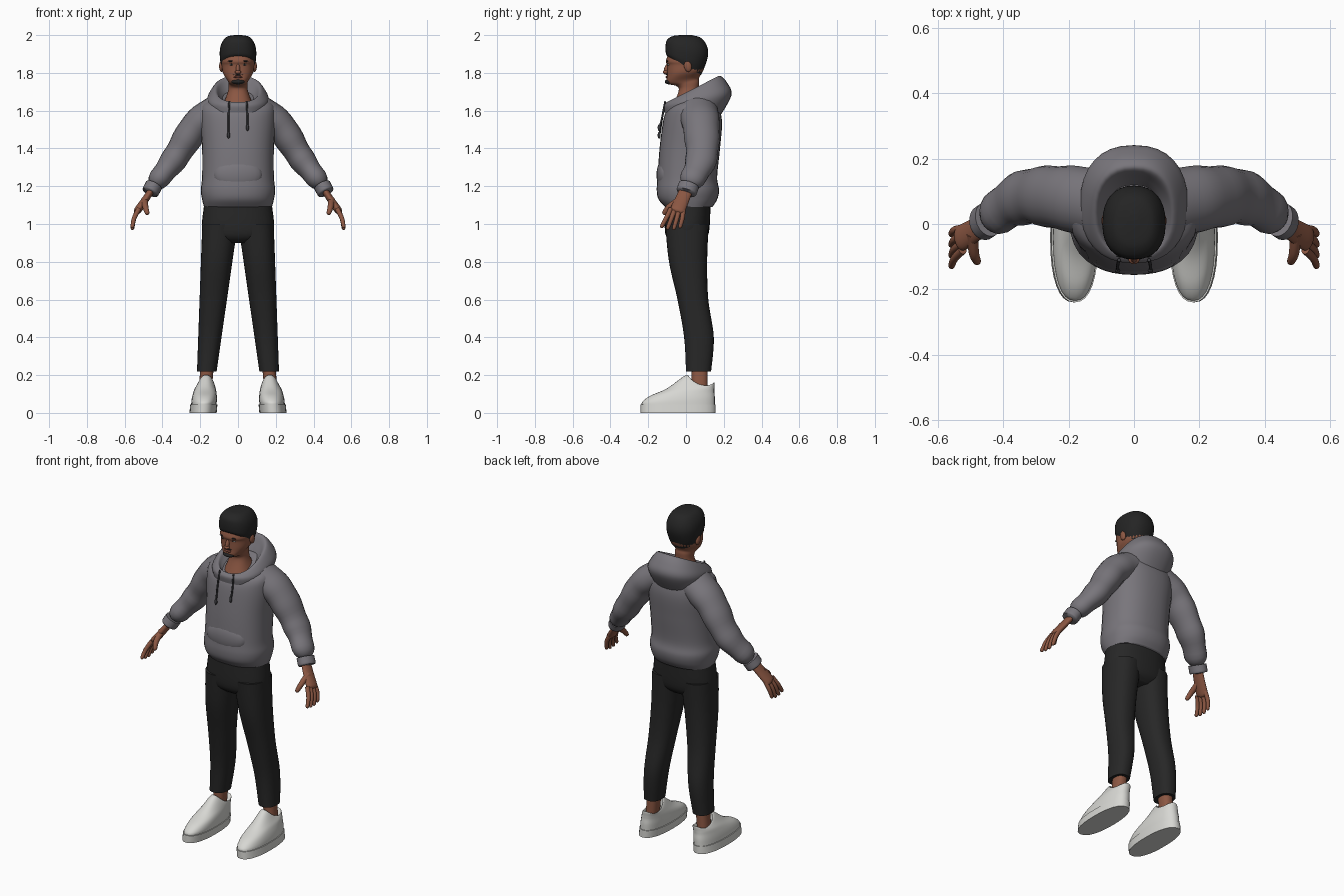
import bpy
import bmesh
import math
from mathutils import Vector, Matrix

default_cube = bpy.data.objects.get("Cube")
if default_cube:
    bpy.data.objects.remove(default_cube, do_unlink=True)


def material(name, red, green, blue):
    mat = bpy.data.materials.new(name)
    mat.use_nodes = True
    mat.diffuse_color = (red, green, blue, 1)
    shader = mat.node_tree.nodes["Principled BSDF"]
    shader.inputs["Base Color"].default_value = mat.diffuse_color
    shader.inputs["Roughness"].default_value = .8
    return mat


SKIN = material("warm brown skin", .26, .095, .055)
HAIR = material("black hair", .018, .018, .018)
HOODIE = material("grey fleece", .19, .18, .2)
TROUSERS = material("charcoal cloth", .02, .02, .02)
SHOE = material("off white leather", .68, .68, .65)
CORD = material("dark grey cord", .04, .04, .045)
LIP = material("dark lip", .16, .05, .035)
EYE = material("eye white", .5, .47, .43)


def finish(name, bm, mat):
    bmesh.ops.recalc_face_normals(bm, faces=bm.faces)
    mesh = bpy.data.meshes.new(name)
    bm.to_mesh(mesh)
    bm.free()
    mesh.materials.append(mat)
    obj = bpy.data.objects.new(name, mesh)
    bpy.context.collection.objects.link(obj)
    bpy.ops.object.select_all(action="DESELECT")
    obj.select_set(True)
    bpy.context.view_layer.objects.active = obj
    bpy.ops.object.shade_smooth_by_angle(angle=math.radians(60))


def spline(points, steps=6):
    """Smooth curve through every point, whatever values a point holds."""
    padded = [points[0], *points, points[-1]]
    for before, start, end, after in zip(padded, padded[1:], padded[2:], padded[3:]):
        for step in range(steps):
            t = step / steps
            yield [q + t / 2 * (r - p + t * (2*p - 5*q + 4*r - s + t * (3*(q - r) + s - p)))
                   for p, q, r, s in zip(before, start, end, after)]
    yield points[-1]


def circle(count=32):
    for i in range(count):
        angle = math.tau * i / count
        yield math.cos(angle), math.sin(angle)


def bridge(name, rings, mat):
    """Join closed point rings and cap both ends."""
    bm = bmesh.new()
    loops = [[bm.verts.new(p) for p in ring_points] for ring_points in rings]
    for low, high in zip(loops, loops[1:]):
        for i in range(len(low)):
            bm.faces.new((low[i - 1], low[i], high[i], high[i - 1]))
    bm.faces.new(loops[0])
    bm.faces.new(loops[-1])
    finish(name, bm, mat)


def ring(z, half, front, back, rise=0, sag=0):
    """Body cross-section: rise tilts it up to the back, sag lowers its sides."""
    return z, half, front, back, rise, sag


def squared(value):
    return math.copysign(abs(value) ** .86, value)


def loft(name, mat, rows, side=0):
    """Skin smooth rings; with a side, they follow the sloping leg axis."""
    rings = []
    for z, half, front, back, rise, sag in spline(rows):
        centre = side * (.185 - .09 * z)
        middle, depth = (front + back) / 2, (back - front) / 2
        rings.append([(centre + half * squared(u), middle + depth * squared(v),
                       z + rise / 2 * squared(v) - sag * u * u) for u, v in circle()])
    bridge(name, rings, mat)


def tube(name, mat, side, path, start, end, thick=1, deep=1, fold=0):
    """Tapering round-ended limb; deep widens it along y, fold ripples it."""
    centres = [Vector(p) for p in spline(path, steps=8)]
    last = len(centres) - 1
    rings = []
    for k, centre in enumerate(centres):
        t = k / last
        radius = start + (end - start) * t ** 1.5 + fold * t * math.sin(30 * t)
        radius *= math.sqrt(1 - .9 * t ** 16)
        along = (centres[min(k + 1, last)] - centres[max(k - 1, 0)]).normalized()
        v_axis = Vector((0, 1, 0))
        v_axis = (v_axis - along * along.y).normalized() * radius * deep
        u_axis = v_axis.cross(along).normalized() * radius * thick
        points = [centre + u_axis * u + v_axis * v for u, v in circle(20)]
        rings.append([(side * p.x, p.y, p.z) for p in points])
    bridge(name, rings, mat)


def blob(name, mat, centre, radii, tilt=0):
    bm = bmesh.new()
    place = Matrix.Translation(centre) @ Matrix.Rotation(tilt, 4, "X") @ Matrix.Diagonal((*radii, 1))
    bmesh.ops.create_uvsphere(bm, u_segments=24, v_segments=14, radius=1, matrix=place)
    finish(name, bm, mat)


# Head and neck
loft("head", SKIN, [
    ring(1.63, half=.08, front=-.08, back=.1, rise=.05),
    ring(1.7, half=.054, front=-.04, back=.07),
    ring(1.74, half=.05, front=-.05, back=.07, rise=.02),
    ring(1.76, half=.055, front=-.1, back=.07, rise=.03),
    ring(1.8, half=.08, front=-.1, back=.09, rise=.02),
    ring(1.84, half=.085, front=-.1, back=.1),
    ring(1.87, half=.087, front=-.105, back=.1),
    ring(1.95, half=.07, front=-.07, back=.08)])
blob("nose_bridge", SKIN, (0, -.102, 1.82), (.011, .014, .03), tilt=-.3)
blob("nose_tip", SKIN, (0, -.108, 1.804), (.017, .015, .01))
blob("lips", LIP, (0, -.1, 1.778), (.023, .008, .006))
blob("moustache", HAIR, (0, -.1, 1.79), (.026, .007, .003))
blob("goatee", HAIR, (0, -.088, 1.753), (.036, .024, .014))

# Hair cap, lower at the nape than at the forehead
loft("hair", HAIR, [
    ring(1.84, half=.086, front=-.1, back=.08, rise=-.1),
    ring(1.87, half=.095, front=-.107, back=.1, rise=-.07),
    ring(1.92, half=.096, front=-.108, back=.117, rise=-.05),
    ring(1.96, half=.085, front=-.1, back=.11, rise=-.03),
    ring(1.99, half=.06, front=-.07, back=.08, rise=-.01),
    ring(2, half=.02, front=-.03, back=.03)])

# Hoodie body with a gathered hem, and a front pocket
loft("hoodie_body", HOODIE, [
    ring(1.09, half=.18, front=-.11, back=.14),
    ring(1.13, half=.19, front=-.145, back=.165),
    ring(1.18, half=.197, front=-.155, back=.175),
    ring(1.25, half=.19, front=-.15, back=.165),
    ring(1.4, half=.19, front=-.14, back=.18),
    ring(1.55, half=.2, front=-.12, back=.19),
    ring(1.63, half=.19, front=-.1, back=.16, rise=.05),
    ring(1.66, half=.14, front=-.08, back=.12, rise=.07),
    ring(1.66, half=.08, front=-.06, back=.1, rise=.07)])
blob("front_pocket", HOODIE, (0, -.11, 1.26), (.13, .046, .09))

# Lowered hood: up the outside, over the rim, down inside the collar
loft("hood", HOODIE, [
    ring(1.58, half=.15, front=-.115, back=.18, rise=-.02),
    ring(1.65, half=.165, front=-.12, back=.24, rise=.06),
    ring(1.69, half=.15, front=-.115, back=.22, rise=.11),
    ring(1.715, half=.12, front=-.1, back=.175, rise=.14),
    ring(1.68, half=.095, front=-.09, back=.14, rise=.11),
    ring(1.64, half=.07, front=-.07, back=.11, rise=.07)])

loft("trouser_seat", TROUSERS, [
    ring(.9, half=.1, front=-.07, back=.08),
    ring(.95, half=.187, front=-.11, back=.12),
    ring(1.1, half=.18, front=-.11, back=.13)])

LEG_DEPTHS = ((.22, 0, .133), (.4, -.01, .147), (.6, -.045, .118), (.8, -.09, .112), (1, -.11, .12))

for side, label in ((1, "left_"), (-1, "right_")):
    # Face details
    blob(label + "eye", EYE, (side * .034, -.092, 1.844), (.012, .006, .005))
    blob(label + "iris", HAIR, (side * .034, -.096, 1.844), (.005, .004, .005))
    blob(label + "eyebrow", HAIR, (side * .036, -.098, 1.862), (.019, .005, .004))
    blob(label + "ear", SKIN, (side * .088, .01, 1.835), (.012, .02, .03), tilt=.2)

    # Sleeve with soft folds, and its cuff
    shoulder, upper, elbow = (.1, .06, 1.6), (.22, .08, 1.52), (.34, .08, 1.34)
    tube(label + "sleeve", HOODIE, side, [shoulder, upper, elbow, (.45, .01, 1.2)],
         start=.09, end=.05, deep=1.2, fold=.004)
    tube(label + "cuff", HOODIE, side, [(.445, .015, 1.205), (.468, 0, 1.163)],
         start=.046, end=.046, deep=1.2)

    # Hand with fanned fingers
    tube(label + "palm", SKIN, side, [(.445, .01, 1.2), (.49, -.02, 1.13), (.54, -.05, 1.06)],
         start=.027, end=.033, thick=.65, deep=1.3)
    for i, finger in enumerate(("index", "middle", "ring", "little")):
        fan = .022 * i - .035
        knuckle = (.525, -.045 + fan, 1.08)
        joint = (.55, -.06 + 1.3 * fan, 1.03)
        tip = (.56, -.08 + 1.5 * fan, .965 + .4 * abs(fan))
        tube(label + finger + "_finger", SKIN, side, [knuckle, joint, tip], start=.013, end=.01)
    tube(label + "thumb", SKIN, side, [(.495, -.03, 1.13), (.49, -.09, 1.09), (.478, -.12, 1.05)],
         start=.018, end=.011)

    # Drawstring with a tipped end, a little shorter on the left
    end_z = 1.51 if side > 0 else 1.47
    tube(label + "drawstring", CORD, side, [(.046, -.11, 1.65), (.05, -.125, 1.57), (.05, -.14, end_z)],
         start=.005, end=.005)
    blob(label + "drawstring_tip", CORD, (side * .05, -.142, end_z), (.008, .008, .018))

    # Trouser leg and ankle
    loft(label + "trouser_leg", TROUSERS,
         [ring(z, .04 + .054 * z, front, back) for z, front, back in LEG_DEPTHS], side)
    loft(label + "ankle", SKIN, [ring(z, half=.035, front=.03, back=.115) for z in (.07, .25)], side)

    # Shoe: flat sole, then an upper rising to the tongue and dipping at the sides
    loft(label + "shoe_sole", SHOE,
         [ring(z, half=.072, front=-.24, back=.157) for z in (0, .045)], side)
    loft(label + "shoe_upper", SHOE, [
        ring(.04, half=.067, front=-.235, back=.153),
        ring(.07, half=.067, front=-.23, back=.153, rise=.02),
        ring(.1, half=.063, front=-.19, back=.15, rise=.02),
        ring(.13, half=.055, front=-.1, back=.15),
        ring(.18, half=.043, front=0, back=.15, rise=-.04, sag=.03),
        ring(.16, half=.035, front=.015, back=.13, rise=-.03, sag=.03),
        ring(.13, half=.033, front=.03, back=.12)], side)
